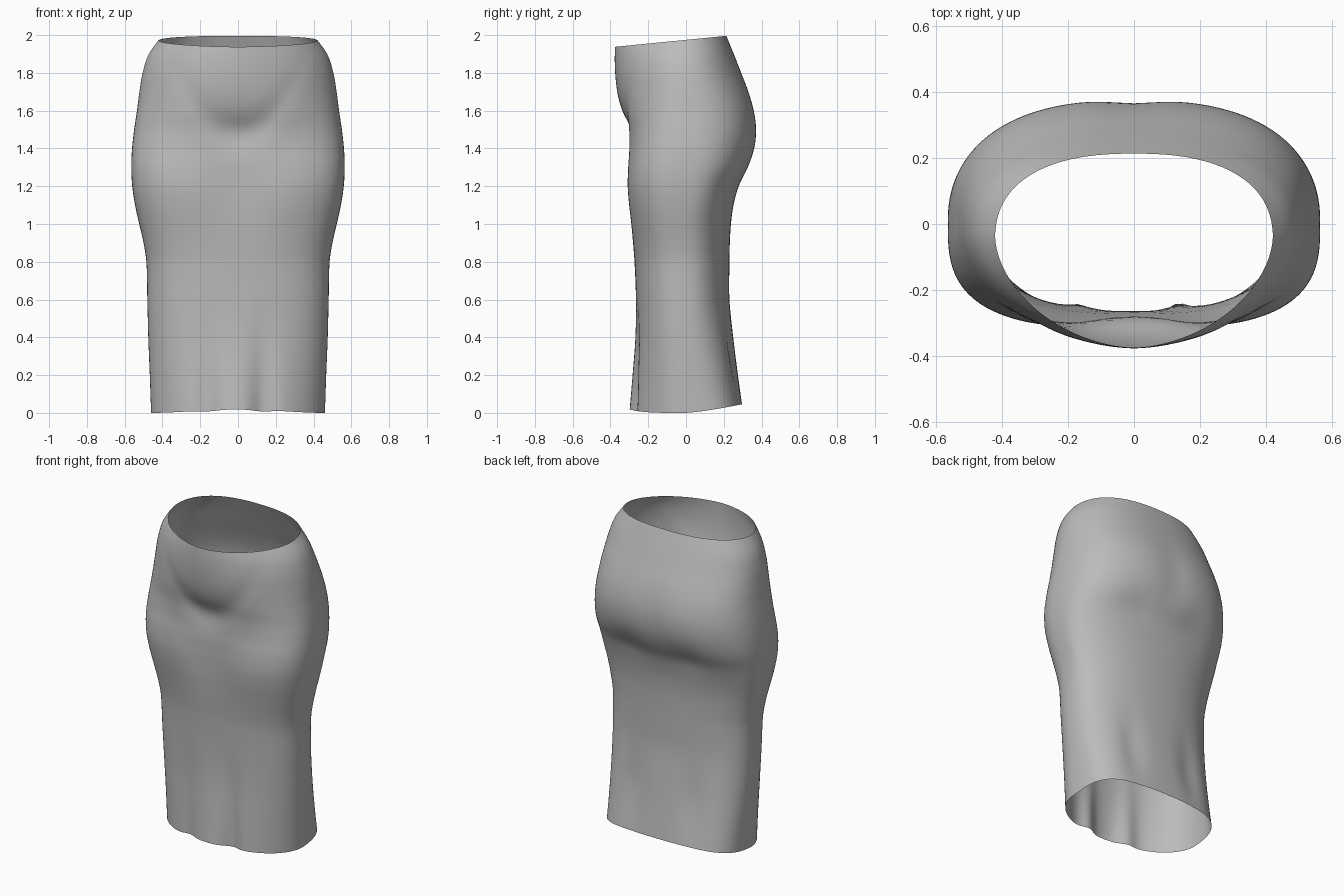
import bpy, math
from math import exp, cos, sin, pi

cube = bpy.data.objects.get("Cube")
if cube:
    bpy.data.objects.remove(cube, do_unlink=True)

SEGMENTS, RINGS = 112, 80

# height, half width, front y, back y, front squareness, back squareness
PROFILE = [
    (0.0, .46, -.30, .303, 1.95, 3.4),
    (0.2, .467, -.283, .275, 2.1, 2.9),
    (0.4, .475, -.268, .25, 2.3, 2.5),
    (0.6, .48, -.265, .23, 2.5, 2.3),
    (0.8, .485, -.273, .23, 2.6, 2.2),
    (0.9, .50, -.283, .232, 2.7, 2.2),
    (1.0, .523, -.297, .238, 2.8, 2.2),
    (1.1, .545, -.312, .252, 2.9, 2.3),
    (1.2, .56, -.32, .282, 3.0, 2.4),
    (1.3, .565, -.316, .333, 3.0, 2.5),
    (1.4, .561, -.308, .366, 2.8, 2.5),
    (1.5, .55, -.315, .376, 2.5, 2.5),
    (1.6, .535, -.342, .363, 2.2, 2.5),
    (1.7, .522, -.364, .333, 2.0, 2.4),
    (1.8, .505, -.375, .293, 1.9, 2.3),
    (1.9, .472, -.377, .253, 1.8, 2.3),
    (2.0, .40, -.37, .212, 1.7, 2.4),
]


def section(z):
    """Smoothly interpolated profile row at height z."""
    i = max(k for k in range(len(PROFILE) - 1) if PROFILE[k][0] <= max(z, 0))
    last = len(PROFILE) - 1
    p0, p1, p2, p3 = (PROFILE[min(max(i + d, 0), last)] for d in (-1, 0, 1, 2))
    h = p2[0] - p1[0]
    t = (z - p1[0]) / h
    row = []
    for k in range(1, 6):
        m1 = (p2[k] - p0[k]) / (p2[0] - p0[0]) * h
        m2 = (p3[k] - p1[k]) / (p3[0] - p1[0]) * h
        d = p2[k] - p1[k]
        row.append(p1[k] + t * (m1 + t * (3 * d - 2 * m1 - m2 + t * (m1 + m2 - 2 * d))))
    return row


def bump(v, centre, width):
    return exp(-((v - centre) / width) ** 2)


def outline(angle, z):
    """Point of the cloth at this angle and height, with folds."""
    w, front, back, nf, nb = section(z)
    mid = -.03 * max(0, (z - 1.5) / .5)
    c, s = cos(angle), sin(angle)
    n = nb if s > 0 else nf
    depth = back - mid if s > 0 else mid - front
    x = w * math.copysign(abs(c) ** (2 / n), c)
    y = mid + depth * math.copysign(abs(s) ** (2 / n), s)
    hem = max(0, 1 - z / .65) ** 1.3
    if s < 0:
        # crease under the belly, hollow between the thighs, and hem folds
        y += .026 * bump(x, 0, .22) * bump(z, 1.48 + 3 * x * x, .09)
        y += .026 * bump(x, 0, .17) * bump(z, 1.2, .2)
        y += hem * (.045 * bump(x, .13, .06) + .035 * bump(x, -.16, .06))
    else:
        # seat creases, centre hollow and hem pinches
        for side in (-1, 1):
            y -= .012 * bump(x, side * .2, .13) * bump(z, 1.25, .09)
            y -= .018 * bump(x, side * .21, .08) * bump(z, .3, .22)
        y -= .01 * bump(x, 0, .09) * bump(z, 1.48, .2)
    return x, y


# Loft between the hem and the waist, both gently tilted
verts, faces = [], []
for r in range(RINGS + 1):
    t = r / RINGS
    for k in range(SEGMENTS):
        angle = 2 * pi * k / SEGMENTS
        y = outline(angle, 2 * t)[1]
        low = .045 * max(0, y / .3) ** 1.3 + .018 * max(0, -y / .3) ** 4
        high = 1.975 + .1 * y
        z = low + (high - low) * t
        verts.append((*outline(angle, z), z))
for r in range(RINGS):
    for k in range(SEGMENTS):
        a, b = r * SEGMENTS + k, r * SEGMENTS + (k + 1) % SEGMENTS
        faces.append((a, b, b + SEGMENTS, a + SEGMENTS))

mesh = bpy.data.meshes.new("skirt")
mesh.from_pydata(verts, [], faces)
mesh.update()
skirt = bpy.data.objects.new("skirt", mesh)
bpy.context.collection.objects.link(skirt)
mesh.shade_smooth()

# Plain grey cloth
cloth = bpy.data.materials.new("grey cloth")
cloth.use_nodes = True
grey = (.5, .5, .5, 1)
cloth.diffuse_color = grey
cloth.node_tree.nodes["Principled BSDF"].inputs["Base Color"].default_value = grey
mesh.materials.append(cloth)
